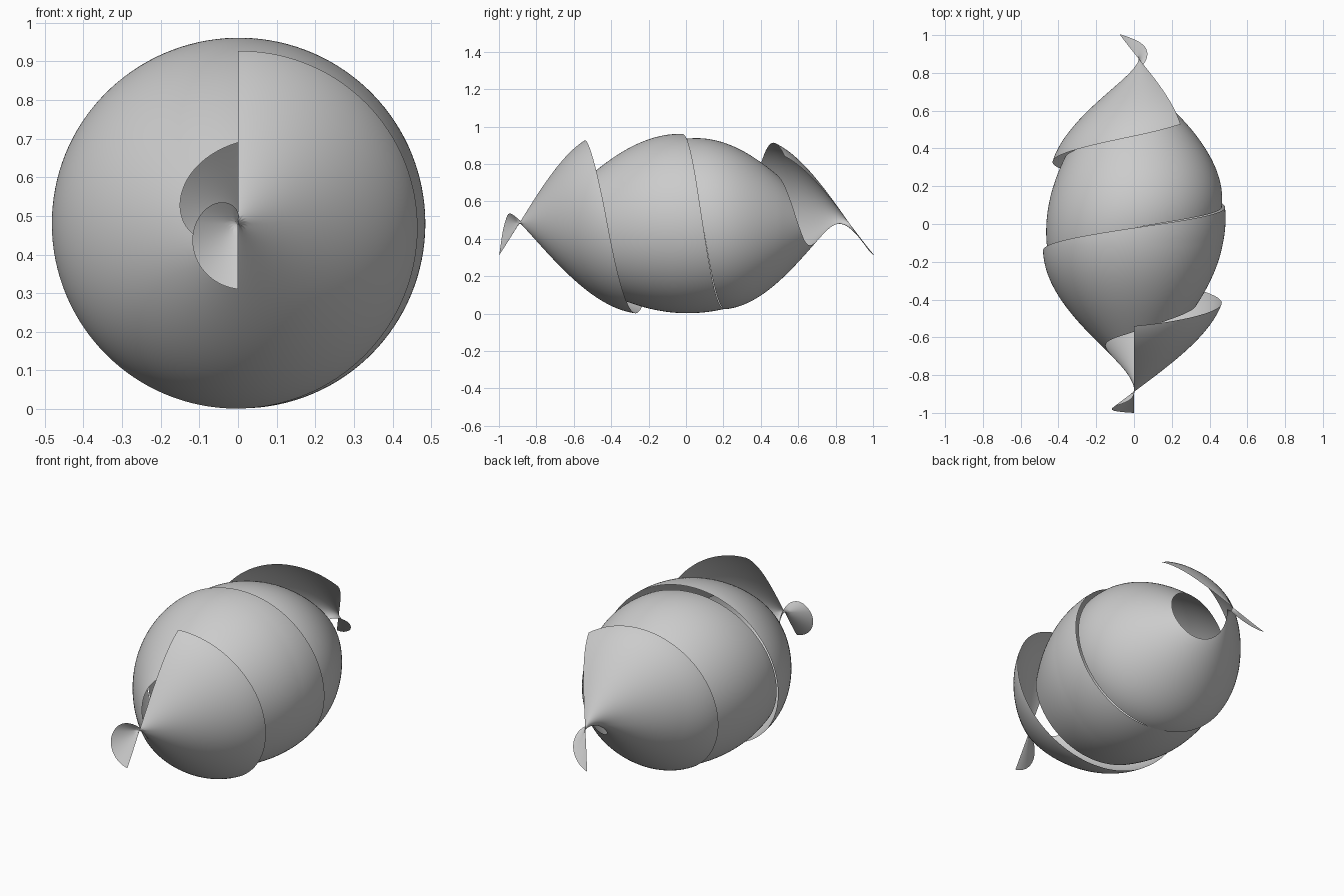
import bpy, bmesh, math

if "Cube" in bpy.data.objects:
    bpy.data.objects.remove(bpy.data.objects["Cube"])

# Spiral strip wound around the y axis, one row per quarter turn:
# front edge y, front edge phase, rear edge y, rear edge phase, radius
# (signed radius = radius * cos(phase), so the tips cross the axis)
ROWS = [
    (-1.00, -1.93, -0.54, -0.385, 0.482),
    (-0.97, -1.80, -0.42, -0.27, 0.482),
    (-0.90, -1.63, -0.27, -0.12, 0.482),
    (-0.67, -1.28, -0.14, -0.03, 0.482),
    (-0.57, -1.12, -0.02, 0.02, 0.481),
    (-0.44, -0.83, 0.09, 0.16, 0.480),
    (-0.32, -0.52, 0.21, 0.32, 0.478),
    (-0.17, -0.27, 0.36, 0.62, 0.468),
    (-0.02, -0.17, 0.49, 0.97, 0.458),
    (0.09, -0.05, 0.60, 1.15, 0.458),
    (0.21, 0.08, 0.69, 1.35, 0.458),
    (0.33, 0.20, 0.83, 1.60, 0.458),
    (0.47, 0.33, 0.965, 1.85, 0.458),
    (0.62, 0.50, 1.06, 2.30, 0.458),
]
TURNS_END = 12.35      # length of the strip in quarter turns
ALONG, ACROSS = 400, 40
CENTRE_Z = 0.48


def row_at(t):
    """Smooth (Catmull-Rom) interpolation of the rows."""
    i = min(int(t), len(ROWS) - 2)
    f = t - i
    p = [ROWS[max(0, min(len(ROWS) - 1, i + k))] for k in (-1, 0, 1, 2)]
    return [0.5 * (2 * b + (c - a) * f + (2 * a - 5 * b + 4 * c - d) * f ** 2
                   + (3 * b - a - 3 * c + d) * f ** 3)
            for a, b, c, d in zip(*p)]


def strip_point(t, s):
    y1, p1, y2, p2, radius = row_at(t)
    y = y1 + (y2 - y1) * s
    r = radius * math.cos(p1 + (p2 - p1) * s)
    angle = math.pi / 2 * (1 - t)
    # the axis drifts slightly sideways toward the rear
    x0 = 0.025 * max(0.0, min(1.0, (y + 0.1) / 0.6))
    return (x0 + r * math.cos(angle), y, CENTRE_Z + r * math.sin(angle))


# Build the strip as one grid
bm = bmesh.new()
grid = [[bm.verts.new(strip_point(TURNS_END * i / ALONG, j / ACROSS))
         for j in range(ACROSS + 1)] for i in range(ALONG + 1)]
for i in range(ALONG):
    for j in range(ACROSS):
        bm.faces.new((grid[i][j], grid[i][j + 1],
                      grid[i + 1][j + 1], grid[i + 1][j])).smooth = True
bm.normal_update()
# Outward normals on the body
mid = grid[ALONG // 2][ACROSS // 2]
if mid.normal.x * mid.co.x + mid.normal.z * (mid.co.z - CENTRE_Z) < 0:
    bmesh.ops.reverse_faces(bm, faces=bm.faces[:])
mesh = bpy.data.meshes.new("spiral_peel")
bm.to_mesh(mesh)
bm.free()
peel = bpy.data.objects.new("spiral_peel", mesh)
bpy.context.collection.objects.link(peel)
